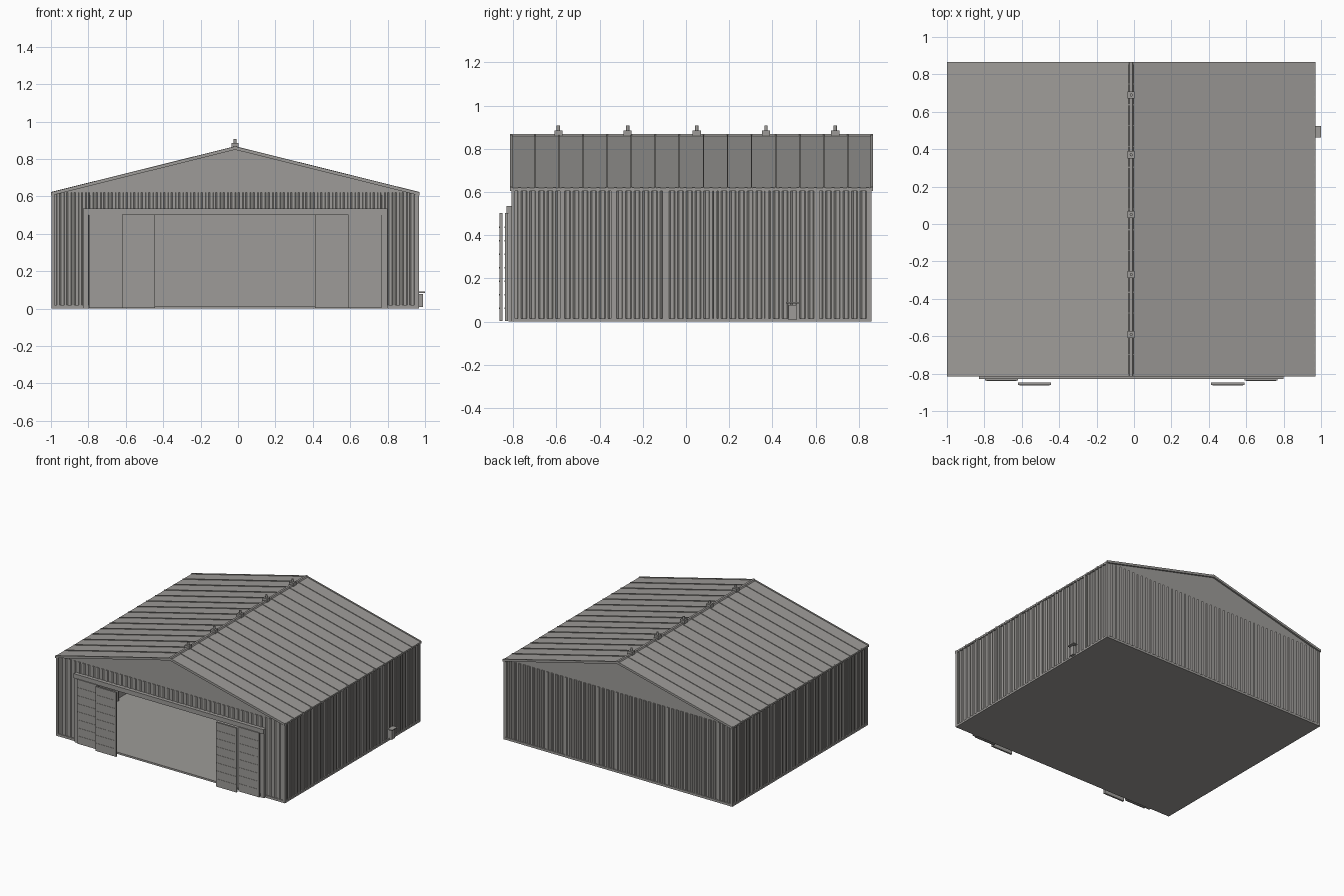
import bpy, bmesh, math
from mathutils import Matrix

cube = bpy.data.objects.get("Cube")
if cube:
    bpy.data.objects.remove(cube, do_unlink=True)


def material(name, rgb):
    m = bpy.data.materials.new(name)
    m.use_nodes = True
    m.diffuse_color = (*rgb, 1)
    m.node_tree.nodes["Principled BSDF"].inputs["Base Color"].default_value = (*rgb, 1)
    return m


steel = material("weathered grey steel", (0.34, 0.33, 0.315))

# Main dimensions: wall planes, eave and ridge
LEFT, RIGHT, MID = 0.97, -1.0, -0.015
FRONT, BACK = -0.81, 0.86
EAVE, RIDGE = 0.62, 0.865
HALF = (LEFT - RIGHT) / 2
DOOR_TOP, DOOR_L, DOOR_R = 0.5, 0.765, -0.795
SLOPE = math.atan2(RIDGE - EAVE, HALF)


def finish(name, bm):
    bmesh.ops.recalc_face_normals(bm, faces=bm.faces)
    me = bpy.data.meshes.new(name)
    bm.to_mesh(me)
    bm.free()
    me.materials.append(steel)
    ob = bpy.data.objects.new(name, me)
    bpy.context.collection.objects.link(ob)
    return ob


def add_box(bm, x0, x1, y0, y1, z0, z1):
    size = Matrix.Diagonal((abs(x1 - x0), abs(y1 - y0), abs(z1 - z0), 1))
    centre = Matrix.Translation(((x0 + x1) / 2, (y0 + y1) / 2, (z0 + z1) / 2))
    bmesh.ops.create_cube(bm, size=1, matrix=centre @ size)


def boxes(name, *dims):
    bm = bmesh.new()
    for d in dims:
        add_box(bm, *d)
    return finish(name, bm)


def add_prism(bm, points, offset):
    face = bm.faces.new([bm.verts.new(p) for p in points])
    out = bmesh.ops.extrude_face_region(bm, geom=[face])["geom"]
    bmesh.ops.translate(bm, vec=offset, verts=[v for v in out if isinstance(v, bmesh.types.BMVert)])


def corrugated(name, start, end, z0, z1, place):
    """Ribbed sheet; place(run, out) maps run and outward depth to x, y."""
    bm = bmesh.new()
    count = max(1, round((end - start) / 0.04))
    pitch = (end - start) / count
    outline = [(start, 0)]
    for i in range(count):
        a = start + i * pitch
        outline += [(a + f * pitch, d) for f, d in ((0.1, 0.008), (0.5, 0.008), (0.6, 0.014), (0.9, 0.014))]
    outline += [(end, 0.008), (end, 0)]
    add_prism(bm, [(*place(r, d), z0) for r, d in outline], (0, 0, z1 - z0))
    return finish(name, bm)


def front_wall(r, d):
    return r, FRONT + 0.02 - d


def back_wall(r, d):
    return r, BACK - 0.02 + d


def left_wall(r, d):
    return LEFT - 0.02 + d, r


def right_wall(r, d):
    return RIGHT + 0.02 - d, r


# Floor slab and ribbed walls
boxes("floor_slab", (RIGHT + 0.005, LEFT - 0.005, FRONT + 0.005, BACK - 0.005, 0, 0.01))
corrugated("front_wall_left", DOOR_L, LEFT - 0.01, 0, EAVE, front_wall)
corrugated("front_wall_right", RIGHT + 0.01, DOOR_R, 0, EAVE, front_wall)
corrugated("front_wall_over_door", DOOR_R, DOOR_L, DOOR_TOP, EAVE, front_wall)
corrugated("back_wall", RIGHT + 0.01, LEFT - 0.01, 0, EAVE, back_wall)
corrugated("left_wall", FRONT + 0.01, BACK - 0.01, 0, EAVE, left_wall)
corrugated("right_wall", FRONT + 0.01, BACK - 0.01, 0, EAVE, right_wall)

# Flat gable ends
for name, y in (("front_gable", FRONT + 0.012), ("back_gable", BACK - 0.02)):
    bm = bmesh.new()
    add_prism(bm, [(RIGHT + 0.01, y, EAVE - 0.012), (LEFT - 0.01, y, EAVE - 0.012),
                   (MID, y, RIDGE - 0.008)], (0, 0.008, 0))
    finish(name, bm)


def add_slope(bm, y0, y1, low, high):
    """Both roof pitches as one folded strip between two heights above the roof line."""
    lower = [(RIGHT, y0, EAVE + low), (MID, y0, RIDGE + low), (LEFT, y0, EAVE + low)]
    upper = [(x, y, z + high - low) for x, y, z in reversed(lower)]
    add_prism(bm, lower + upper, (0, y1 - y0, 0))


# Roof sheets, standing seams and edge trims
bm = bmesh.new()
add_slope(bm, FRONT - 0.004, BACK + 0.004, -0.012, -0.002)
finish("roof", bm)
bm = bmesh.new()
for i in range(1, 15):
    y = FRONT + i * (BACK - FRONT) / 15
    add_slope(bm, y - 0.003, y + 0.003, -0.003, 0.003)
finish("roof_seams", bm)
bm = bmesh.new()
for y in (FRONT - 0.005, BACK - 0.007):
    add_slope(bm, y, y + 0.012, -0.016, 0.002)
finish("gable_edge_trim", bm)

# Ridge cap and roof vents
bm = bmesh.new()
add_prism(bm, [(MID + x, FRONT - 0.004, RIDGE + z) for x, z in
               ((-0.014, -0.006), (0.014, -0.006), (0.008, 0.004), (-0.008, 0.004))],
          (0, BACK - FRONT + 0.008, 0))
finish("ridge_cap", bm)
for i in range(5):
    y = -0.59 + i * 0.32
    bm = bmesh.new()
    add_box(bm, MID - 0.019, MID + 0.019, y - 0.019, y + 0.019, RIDGE - 0.01, RIDGE + 0.02)
    bmesh.ops.create_cone(bm, cap_ends=True, segments=12, radius1=0.008, radius2=0.008, depth=0.025,
                          matrix=Matrix.Translation((MID, y, RIDGE + 0.03)))
    finish(f"roof_vent_{i + 1}", bm)

# Side wall posts, corner posts, base trim and eave trim
BAYS = [-0.575 + i * 0.237 for i in range(6)]
for name, x0, x1 in (("left", LEFT - 0.02, LEFT - 0.002), ("right", RIGHT + 0.002, RIGHT + 0.02)):
    boxes(name + "_wall_posts", *[(x0, x1, y - 0.008, y + 0.008, 0, EAVE - 0.01) for y in BAYS])
    boxes(name + "_corner_posts", *[(x0, x1, y, y + 0.018, 0, EAVE - 0.01)
                                    for y in (FRONT + 0.002, BACK - 0.02)])
    boxes(name + "_base_trim", (x0, x1, FRONT + 0.003, BACK - 0.003, 0, 0.015))
    boxes(name + "_eave_trim", (x0, x1, FRONT, BACK, EAVE - 0.016, EAVE - 0.006))
boxes("back_base_trim", (RIGHT + 0.003, LEFT - 0.003, BACK - 0.02, BACK - 0.003, 0, 0.018))
boxes("front_base_trim", (RIGHT + 0.003, DOOR_R, FRONT + 0.003, FRONT + 0.02, 0, 0.018),
      (DOOR_L, LEFT - 0.003, FRONT + 0.003, FRONT + 0.02, 0, 0.018))

# Inside portal frames
for i, y in enumerate(BAYS):
    bm = bmesh.new()
    for x in (RIGHT + 0.02, LEFT - 0.045):
        add_box(bm, x, x + 0.025, y - 0.008, y + 0.008, 0.01, EAVE - 0.015)
    add_prism(bm, [(RIGHT + 0.02, y - 0.008, EAVE - 0.05), (MID, y - 0.008, RIDGE - 0.05),
                   (LEFT - 0.02, y - 0.008, EAVE - 0.05), (LEFT - 0.02, y - 0.008, EAVE - 0.01),
                   (MID, y - 0.008, RIDGE - 0.012), (RIGHT + 0.02, y - 0.008, EAVE - 0.01)], (0, 0.016, 0))
    finish(f"portal_frame_{i + 1}", bm)

# Door header rail, jambs and sill
boxes("door_header", (-0.83, 0.80, FRONT - 0.02, FRONT + 0.01, DOOR_TOP, 0.535))
boxes("door_jambs", (0.768, 0.80, FRONT - 0.012, FRONT + 0.02, 0, DOOR_TOP),
      (-0.83, -0.798, FRONT - 0.012, FRONT + 0.02, 0, DOOR_TOP))
boxes("door_sill", (DOOR_R, DOOR_L, FRONT, FRONT + 0.02, 0, 0.014))

# Sliding door leaves, the inner ones in front
for name, x0, x1, y in (("right_outer", -0.797, -0.62, -0.837), ("right_inner", -0.62, -0.443, -0.862),
                        ("left_inner", 0.413, 0.59, -0.862), ("left_outer", 0.59, 0.767, -0.837)):
    bm = bmesh.new()
    add_box(bm, x0, x1, y, y + 0.014, 0.004, DOOR_TOP + 0.003)
    for k in range(1, 8):
        z = k * DOOR_TOP / 8
        add_box(bm, x0 + 0.008, x1 - 0.008, y - 0.002, y + 0.002, z - 0.003, z + 0.003)
    finish(name + "_door_leaf", bm)

# Small service cabinet with a cover on the left wall
boxes("service_cabinet", (LEFT - 0.01, LEFT + 0.018, 0.475, 0.512, 0.008, 0.078))
boxes("service_cabinet_cover", (LEFT - 0.01, 1.0, 0.462, 0.525, 0.084, 0.091))
